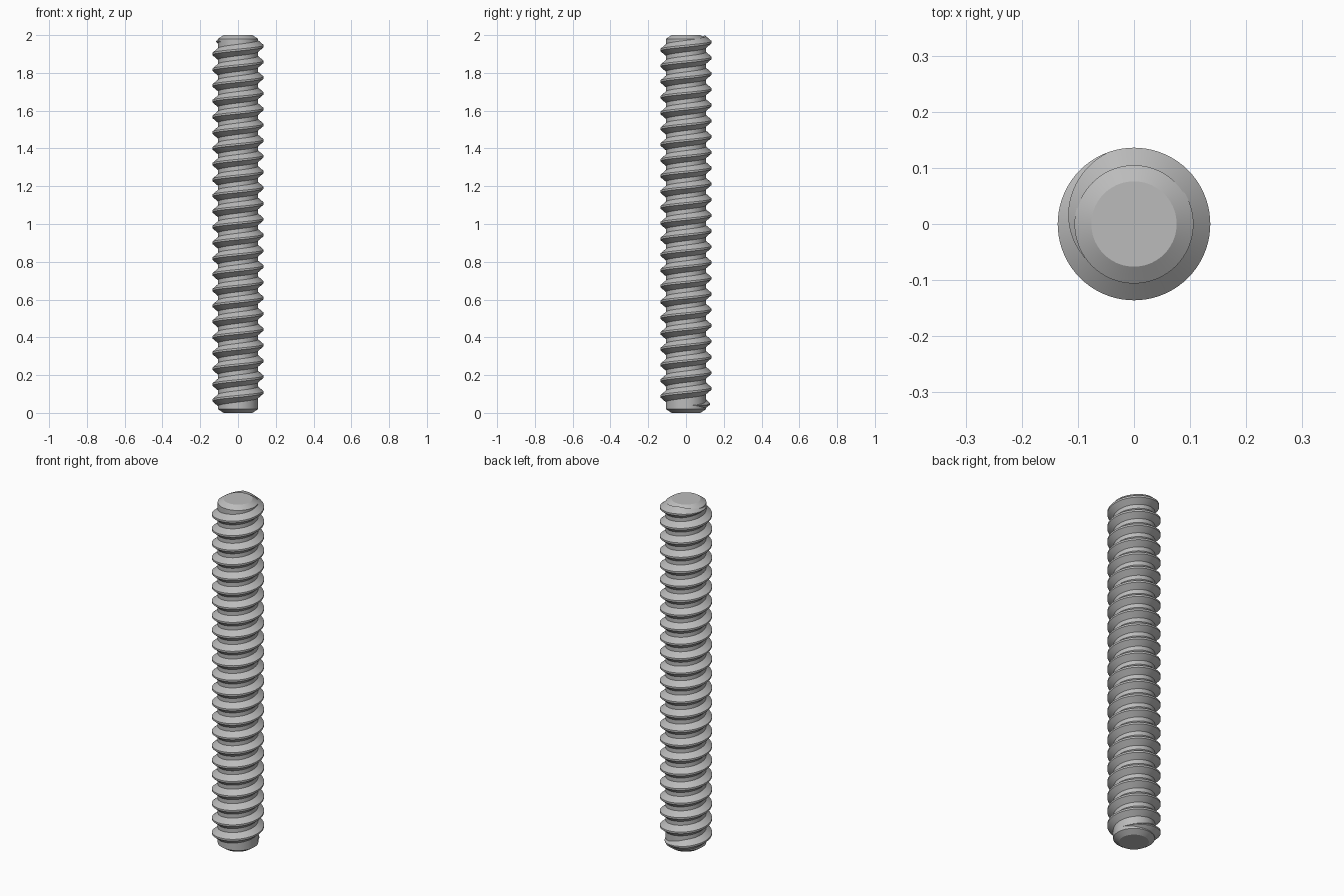
import bpy
import bmesh
from math import cos, sin, pi, radians

if "Cube" in bpy.data.objects:
    bpy.data.objects.remove(bpy.data.objects["Cube"], do_unlink=True)

LENGTH = 2.0
CORE_R, CREST_R, TIP_R = 0.106, 0.136, 0.076
CHAMFER = 0.02
PITCH = LENGTH / 24
STEPS = 72                      # segments per turn
START, END, FADE = 20, 215 + 23 * 360, 105   # degrees along the helix
Z_LOW, Z_HIGH = 0.04, 1.966

steel = bpy.data.materials.new("steel_grey")
steel.use_nodes = True
colour = (0.5, 0.5, 0.5, 1)
steel.diffuse_color = colour
steel.node_tree.nodes["Principled BSDF"].inputs["Base Color"].default_value = colour


def finish(bm, name):
    bmesh.ops.recalc_face_normals(bm, faces=bm.faces)
    mesh = bpy.data.meshes.new(name)
    bm.to_mesh(mesh)
    bm.free()
    mesh.materials.append(steel)
    obj = bpy.data.objects.new(name, mesh)
    bpy.context.collection.objects.link(obj)
    bpy.ops.object.select_all(action="DESELECT")
    obj.select_set(True)
    bpy.context.view_layer.objects.active = obj
    bpy.ops.object.shade_smooth_by_angle(angle=radians(25))


def ring(bm, r, z):
    return [bm.verts.new((r * cos(2 * pi * i / STEPS), r * sin(2 * pi * i / STEPS), z))
            for i in range(STEPS)]


def bridge(bm, a, b):
    n = len(a)
    for i in range(n):
        j = (i + 1) % n
        bm.faces.new((a[i], a[j], b[j], b[i]))


# Core rod with chamfered ends
bm = bmesh.new()
profile = [(TIP_R, 0), (CORE_R, CHAMFER), (CORE_R, LENGTH - CHAMFER), (TIP_R, LENGTH)]
rings = [ring(bm, r, z) for r, z in profile]
for low, high in zip(rings, rings[1:]):
    bridge(bm, low, high)
bm.faces.new(rings[0])
bm.faces.new(rings[-1])
finish(bm, "core_rod")

# Right-handed helical thread, fading into the core at both ends
bm = bmesh.new()
HALF_ROOT, HALF_CREST, SUNK = 0.032, 0.005, 0.002
count = round((END - START) * STEPS / 360)
sections = []
for k in range(count + 1):
    deg = START + (END - START) * k / count
    fade = max(0.03, min(1, (deg - START) / FADE, (END - deg) / FADE))
    centre = min(Z_HIGH, max(Z_LOW, 0.046 + PITCH * (deg - 90) / 360))
    crest = CORE_R + (CREST_R - CORE_R) * fade
    a = radians(deg)
    section = [(CORE_R - SUNK, -HALF_ROOT), (crest, -HALF_CREST),
               (crest, HALF_CREST), (CORE_R - SUNK, HALF_ROOT)]
    sections.append([bm.verts.new((r * cos(a), r * sin(a), centre + h * fade))
                     for r, h in section])
for a, b in zip(sections, sections[1:]):
    bridge(bm, a, b)
bm.faces.new(sections[0])
bm.faces.new(sections[-1])
finish(bm, "helical_thread")
